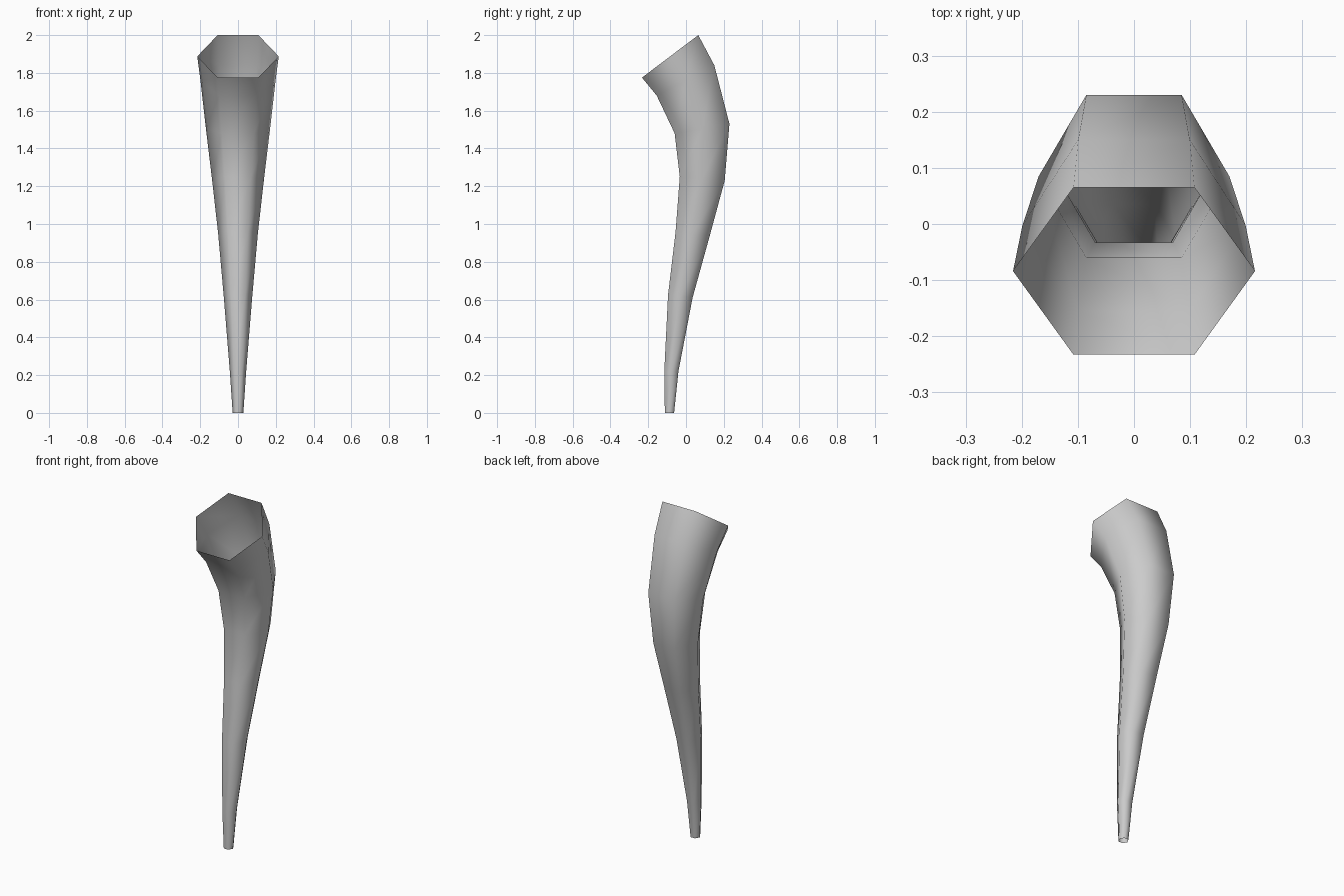
import bpy
import bmesh
from mathutils import Vector

if "Cube" in bpy.data.objects:
    bpy.data.objects.remove(bpy.data.objects["Cube"])

# Side profile of each hexagonal ring: front (y, z) and back (y, z)
RINGS = [
    ((-0.112, 0.0), (-0.063, 0.0)),
    ((-0.115, 0.22), (-0.040, 0.22)),
    ((-0.095, 0.625), (0.035, 0.61)),
    ((-0.055, 0.96), (0.125, 0.935)),
    ((-0.033, 1.25), (0.205, 1.23)),
    ((-0.060, 1.48), (0.230, 1.53)),
    ((-0.155, 1.68), (0.150, 1.84)),
    ((-0.233, 1.775), (0.065, 2.0)),
]


def hex_ring(bm, front, back):
    f, b = Vector((0, *front)), Vector((0, *back))
    mid = (f + b) / 2
    r = (b - f).length / 3 ** 0.5
    side, half = Vector((r, 0, 0)), Vector((r / 2, 0, 0))
    points = (f - half, f + half, mid + side, b + half, b - half, mid - side)
    return [bm.verts.new(p) for p in points]


# Curved horn, an open six-sided tube
bm = bmesh.new()
rings = [hex_ring(bm, f, b) for f, b in RINGS]
for low, high in zip(rings, rings[1:]):
    for i in range(6):
        j = (i + 1) % 6
        bm.faces.new((low[i], low[j], high[j], high[i])).smooth = True

mesh = bpy.data.meshes.new("curved_horn")
bm.to_mesh(mesh)
bm.free()
horn = bpy.data.objects.new("curved_horn", mesh)
bpy.context.collection.objects.link(horn)
